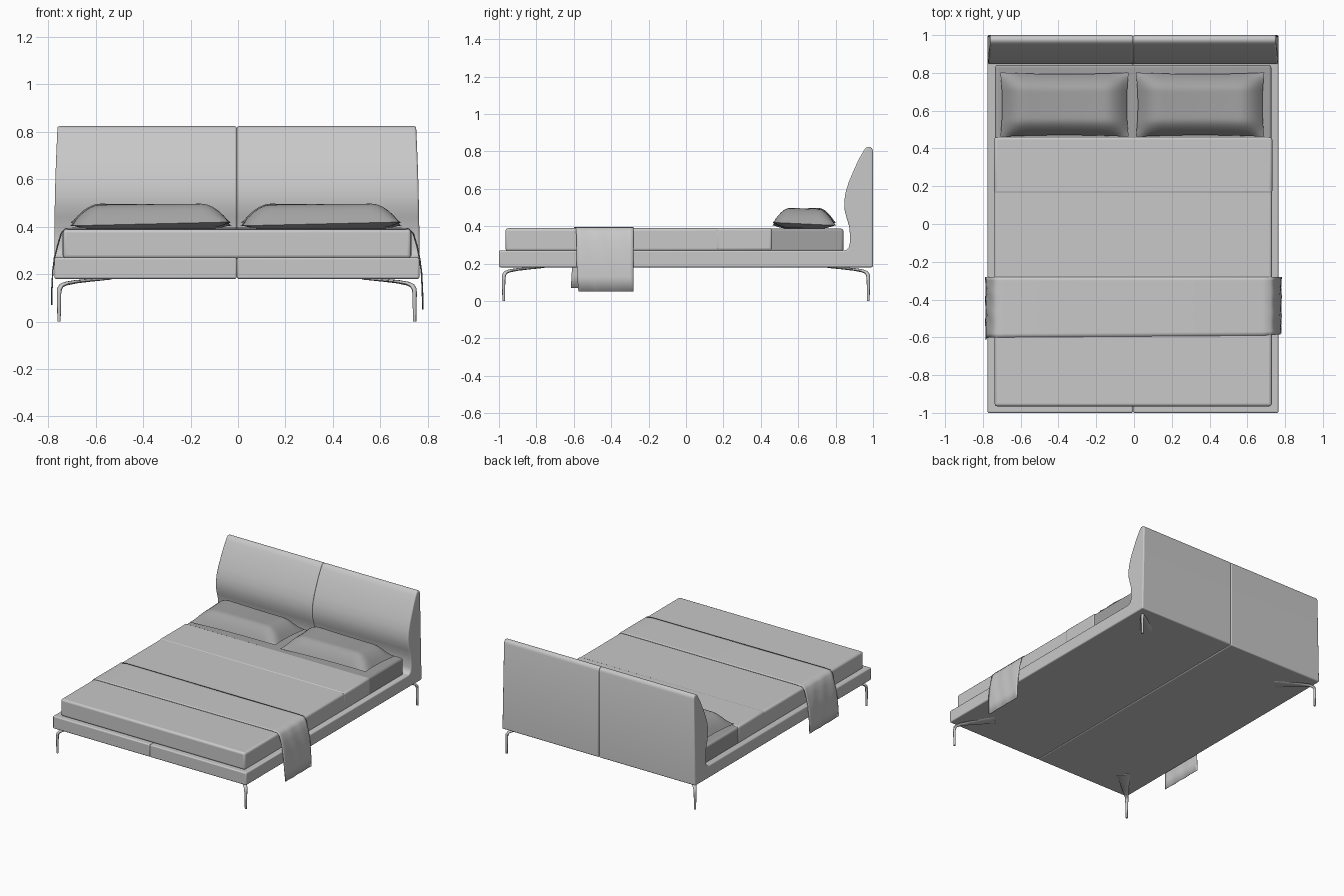
import bpy, bmesh, math
from mathutils import Vector

if "Cube" in bpy.data.objects:
    bpy.data.objects.remove(bpy.data.objects["Cube"])

MID = -0.005      # centre line of the bed frame


def material(name, value):
    m = bpy.data.materials.new(name)
    m.use_nodes = True
    col = (value, value, value, 1)
    m.diffuse_color = col
    m.node_tree.nodes["Principled BSDF"].inputs["Base Color"].default_value = col
    return m


LIGHT = material("light_grey", 0.58)
DARK = material("mid_grey", 0.36)


def finish(name, bm, mat, bevel=0, segments=3, thickness=0, angle=40):
    bmesh.ops.recalc_face_normals(bm, faces=bm.faces)
    me = bpy.data.meshes.new(name)
    bm.to_mesh(me)
    bm.free()
    me.materials.append(mat)
    ob = bpy.data.objects.new(name, me)
    bpy.context.collection.objects.link(ob)
    if thickness:
        mod = ob.modifiers.new("Thickness", 'SOLIDIFY')
        mod.thickness, mod.offset = thickness, 0
    if bevel:
        mod = ob.modifiers.new("Bevel", 'BEVEL')
        mod.width, mod.segments = bevel, segments
        mod.limit_method, mod.angle_limit = 'ANGLE', math.radians(angle)
    bpy.ops.object.select_all(action='DESELECT')
    ob.select_set(True)
    bpy.context.view_layer.objects.active = ob
    bpy.ops.object.shade_smooth_by_angle(angle=math.radians(angle))
    return ob


def box(name, x, y, z, mat, bevel):
    bm = bmesh.new()
    bmesh.ops.create_cube(bm, size=1)
    for v in bm.verts:
        v.co = [a + (b - a) * (c + 0.5) for (a, b), c in zip((x, y, z), v.co)]
    return finish(name, bm, mat, bevel)


def bridge(bm, a, b, closed):
    n = len(a)
    for i in range(n if closed else n - 1):
        j = (i + 1) % n
        bm.faces.new((a[i], a[j], b[j], b[i]))


# Frame and headboard: one side profile, extruded as two halves meeting at a seam
PROFILE = [(-1, 0.18), (1, 0.18), (1, 0.8), (0.995, 0.815), (0.985, 0.824),
           (0.97, 0.824), (0.958, 0.816), (0.945, 0.795), (0.92, 0.75),
           (0.893, 0.69), (0.87, 0.635), (0.853, 0.58), (0.846, 0.53),
           (0.849, 0.48), (0.86, 0.44), (0.872, 0.4), (0.876, 0.36),
           (0.876, 0.31), (0.87, 0.285), (0.855, 0.272), (0.84, 0.27), (-1, 0.27)]
for side, label in ((1, "left"), (-1, "right")):
    bm = bmesh.new()
    inner = [bm.verts.new((MID, y, z)) for y, z in PROFILE]
    outer = [bm.verts.new((MID + side * (0.77 - 0.05 * max(0, z - 0.3) ** 2), y, z))
             for y, z in PROFILE]
    bridge(bm, inner, outer, True)
    bm.faces.new(inner)
    bm.faces.new(outer)
    finish(f"frame_and_headboard_{label}", bm, LIGHT, 0.008)

# Mattress, its cover and the folded-back strip
box("mattress", (-0.735, 0.727), (-0.955, 0.842), (0.262, 0.387), DARK, 0.014)
box("duvet", (-0.738, 0.73), (-0.965, 0.46), (0.266, 0.389), LIGHT, 0.014)
box("duvet_fold", (-0.74, 0.732), (0.16, 0.461), (0.268, 0.391), LIGHT, 0.014)


# Pillows: two domed sheets joined along the rim
def swell(t, falloff):
    return math.sin(math.pi / 2 * min(1, (1 - abs(t)) / falloff)) ** 0.85


def pillow(name, cx):
    bm = bmesh.new()
    for height in (0.083, -0.024):
        made = bmesh.ops.create_grid(bm, x_segments=28, y_segments=24, size=1)
        for v in made["verts"]:
            u, w = v.co.x, v.co.y
            rise = swell(u, 0.36) * swell(w, 0.55)
            rim = 0.412 - 0.008 * u * w
            v.co = (cx + 0.34 * u * (1 - 0.03 * (1 - w * w)),
                    0.632 + 0.17 * w * (1 - 0.05 * (1 - u * u)),
                    rim + height * rise)
    bmesh.ops.remove_doubles(bm, verts=bm.verts, dist=0.0005)
    finish(name, bm, DARK, angle=60)


pillow("pillow_right", -0.368)
pillow("pillow_left", 0.35)

# Throw blanket: path of (x, z, front edge y) draped across the bed
DRAPE = [(-0.788, 0.07, -0.615), (-0.787, 0.14, -0.612), (-0.784, 0.21, -0.605),
         (-0.776, 0.27, -0.6), (-0.762, 0.325, -0.6), (-0.748, 0.372, -0.6),
         (-0.73, 0.392, -0.6), (-0.69, 0.395, -0.6), (0.68, 0.395, -0.59),
         (0.722, 0.392, -0.588), (0.742, 0.37, -0.587), (0.757, 0.32, -0.586),
         (0.768, 0.265, -0.586), (0.776, 0.21, -0.585), (0.78, 0.13, -0.582),
         (0.782, 0.05, -0.575)]
bm = bmesh.new()
last = None
for x, z, front in DRAPE:
    row = []
    for i in range(17):
        t = i / 16
        wave = 0.004 * math.sin(t * 9 + z * 8) if z < 0.38 else 0
        row.append(bm.verts.new((x - math.copysign(abs(wave), x),
                                 front + t * (-0.28 - front), z)))
    if last:
        bridge(bm, last, row, False)
    last = row
finish("throw_blanket", bm, LIGHT, thickness=0.003, angle=60)

# Legs: (inward distance, height, half width, half thickness), swept toward the middle
LEG = [(0, 0, 0.007, 0.007), (0, 0.06, 0.008, 0.008), (0, 0.12, 0.01, 0.009),
       (0.003, 0.138, 0.011, 0.01), (0.014, 0.151, 0.012, 0.009),
       (0.04, 0.16, 0.015, 0.008), (0.1, 0.168, 0.024, 0.007),
       (0.18, 0.174, 0.034, 0.006), (0.27, 0.179, 0.045, 0.004)]


def leg(name, sx, sy):
    inward = Vector((-sx, -sy, 0)).normalized()
    across = Vector((-inward.y, inward.x, 0))
    foot = Vector((MID + sx * 0.75, sy * 0.975, 0))
    path = [foot + inward * d + Vector((0, 0, z)) for d, z, _, _ in LEG]
    bm = bmesh.new()
    rings = []
    for i, (_, _, wide, thick) in enumerate(LEG):
        along = path[min(i + 1, len(path) - 1)] - path[max(i - 1, 0)]
        normal = along.cross(across).normalized()
        ring = []
        for k in range(10):
            a = math.tau * k / 10
            ring.append(bm.verts.new(path[i] + across * wide * math.cos(a)
                                     + normal * thick * math.sin(a)))
        if rings:
            bridge(bm, rings[-1], ring, True)
        rings.append(ring)
    bm.faces.new(rings[0])
    bm.faces.new(rings[-1])
    finish(name, bm, LIGHT)


for sy, end in ((-1, "front"), (1, "back")):
    for sx, label in ((1, "left"), (-1, "right")):
        leg(f"{end}_leg_{label}", sx, sy)
